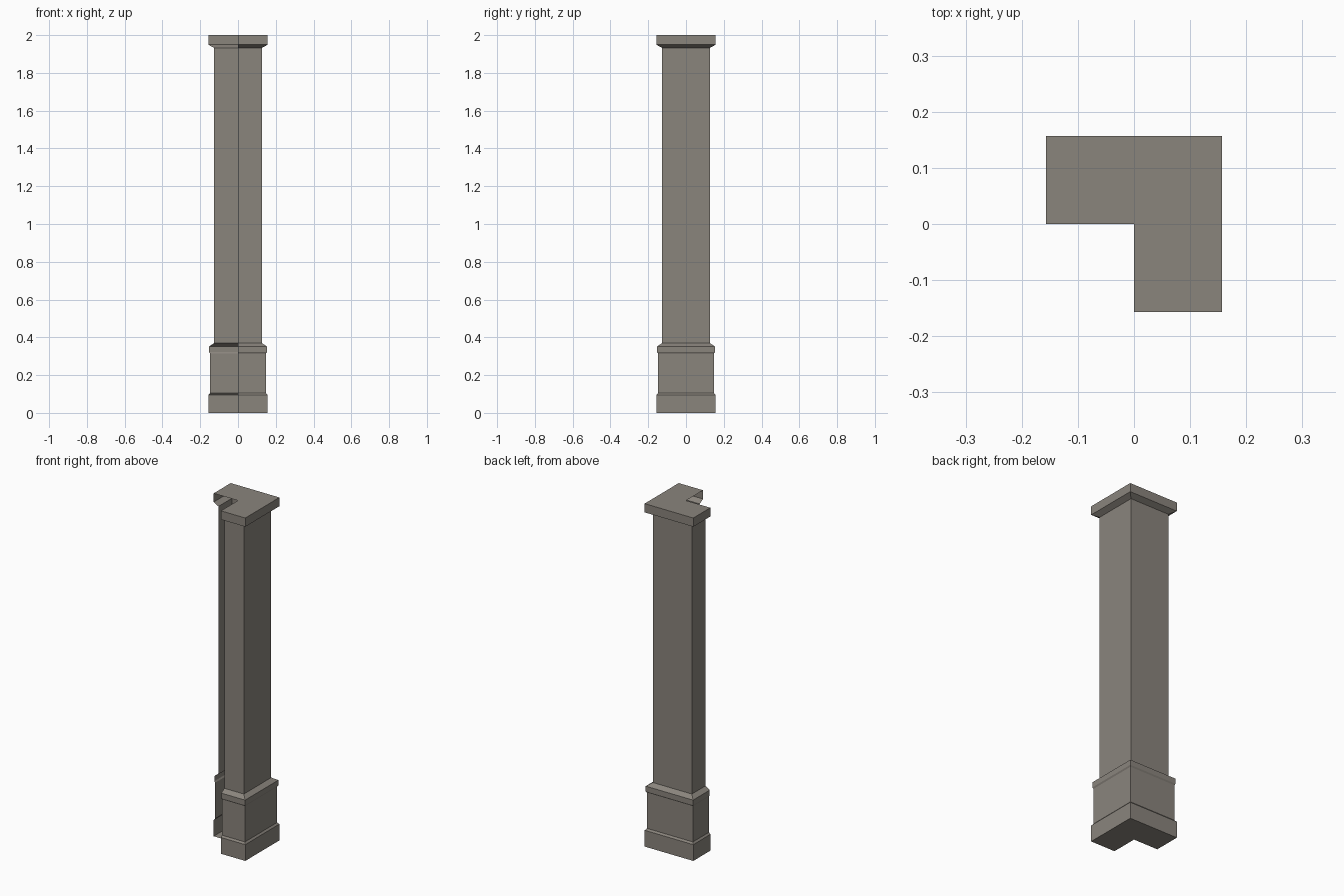
import bpy
import bmesh

cube = bpy.data.objects.get("Cube")
if cube:
    bpy.data.objects.remove(cube, do_unlink=True)

# Single stone colour
stone = bpy.data.materials.new("warm_grey_stone")
stone.use_nodes = True
colour = (0.255, 0.233, 0.204, 1)
stone.diffuse_color = colour
stone.node_tree.nodes["Principled BSDF"].inputs["Base Color"].default_value = colour

# Outer path of the L-shaped plan; the inner corner is left open
PLAN = [(-1, 0), (-1, 1), (1, 1), (1, -1), (0, -1)]


def corner_part(name, profile, floor=False, roof=False):
    """Sweep a (half width, height) profile along the plan."""
    bm = bmesh.new()
    rings = [[bm.verts.new((x * w, y * w, z)) for x, y in PLAN] for w, z in profile]
    for low, high in zip(rings, rings[1:]):
        for i in range(len(PLAN) - 1):
            bm.faces.new((low[i], high[i], high[i + 1], low[i + 1]))
    if floor:
        inner = bm.verts.new((0, 0, profile[0][1]))
        bm.faces.new(rings[0] + [inner])
    if roof:
        inner = bm.verts.new((0, 0, profile[-1][1]))
        bm.faces.new([inner] + rings[-1][::-1])
    # Floor faces down, roof faces up
    bm.normal_update()
    for f in bm.faces:
        if floor and f.normal.z > 0.99:
            f.normal_flip()
    mesh = bpy.data.meshes.new(name)
    bm.to_mesh(mesh)
    bm.free()
    mesh.materials.append(stone)
    obj = bpy.data.objects.new(name, mesh)
    bpy.context.collection.objects.link(obj)
    return obj


# Parts from the ground up
corner_part("plinth", [(0.157, 0), (0.157, 0.095), (0.148, 0.105)], floor=True)
corner_part("pedestal", [(0.148, 0.105), (0.148, 0.314)])
corner_part("pedestal_moulding",
            [(0.148, 0.314), (0.153, 0.322), (0.153, 0.352), (0.126, 0.37)])
corner_part("shaft", [(0.126, 0.37), (0.126, 1.932)])
corner_part("capital", [(0.126, 1.932), (0.157, 1.949), (0.157, 2)], roof=True)
